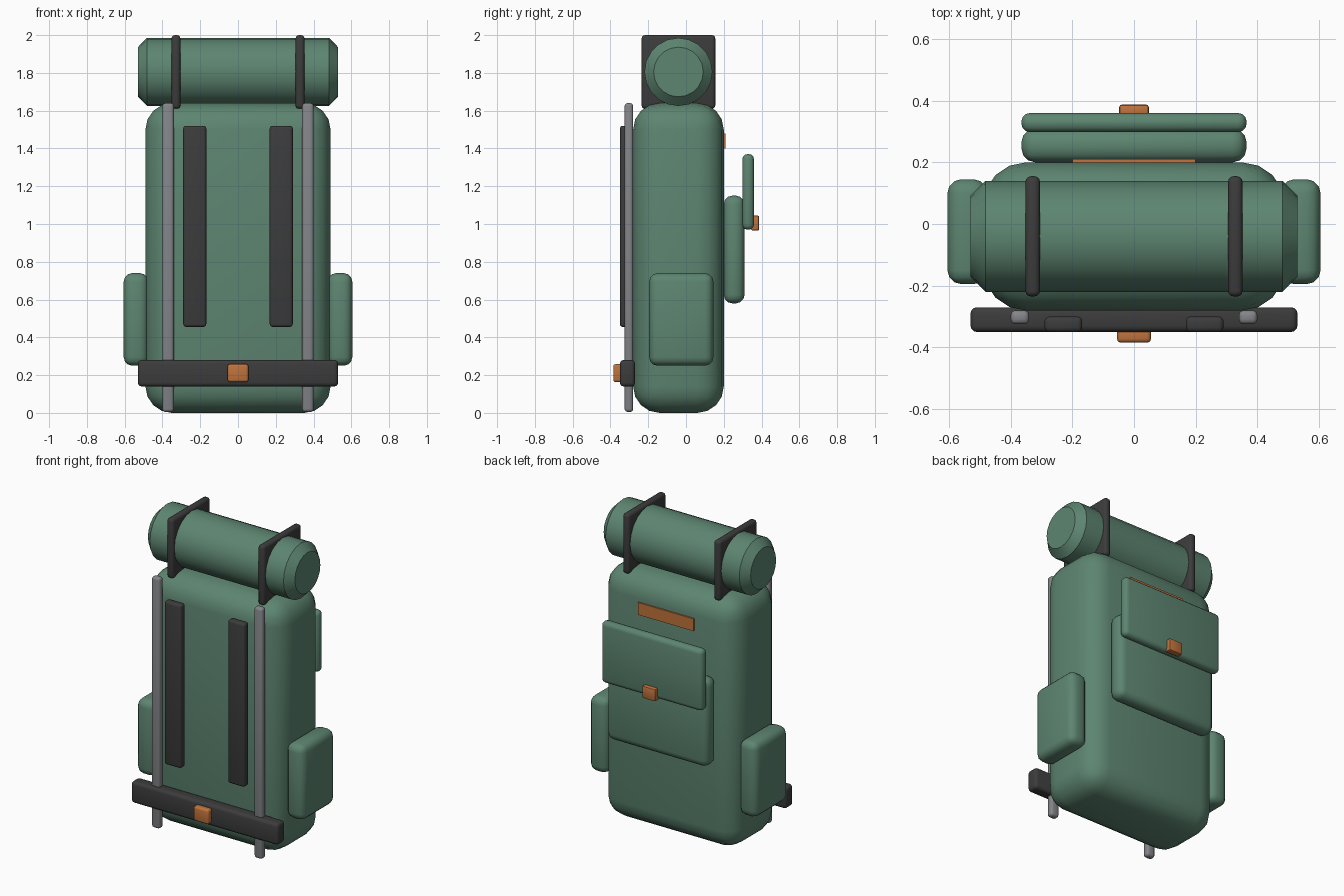
import bpy
import math

if "Cube" in bpy.data.objects:
    bpy.data.objects.remove(bpy.data.objects["Cube"], do_unlink=True)


def material(name, r, g, b):
    m = bpy.data.materials.new(name)
    m.use_nodes = True
    m.diffuse_color = (r, g, b, 1)
    bsdf = next(n for n in m.node_tree.nodes if n.type == "BSDF_PRINCIPLED")
    bsdf.inputs["Base Color"].default_value = (r, g, b, 1)
    bsdf.inputs["Roughness"].default_value = 0.8
    return m


GREEN = material("green canvas", 0.11, 0.235, 0.165)
DARK = material("dark webbing", 0.045, 0.045, 0.045)
GREY = material("grey metal", 0.23, 0.235, 0.25)
ORANGE = material("orange trim", 0.52, 0.17, 0.045)


def finish(obj, name, mat, bevel, segments):
    """Name, colour, round and smooth the active object."""
    obj.name = obj.data.name = name
    obj.data.materials.append(mat)
    bpy.ops.object.transform_apply(location=False, rotation=True, scale=True)
    if bevel:
        mod = obj.modifiers.new("rounding", "BEVEL")
        mod.width = bevel
        mod.segments = segments
        mod.limit_method = "ANGLE"
        mod.angle_limit = math.radians(40)
        bpy.ops.object.modifier_apply(modifier=mod.name)
    bpy.ops.object.shade_smooth_by_angle(angle=math.radians(35))
    return obj


def box(name, x, y, z, mat, bevel=0.0, segments=3):
    """Rounded box from its (min, max) extent on each axis."""
    spans = (x, y, z)
    bpy.ops.mesh.primitive_cube_add(size=1, location=[(a + b) / 2 for a, b in spans])
    obj = bpy.context.object
    obj.scale = [b - a for a, b in spans]
    return finish(obj, name, mat, bevel, segments)


def pair(name, x, y, z, mat, bevel, segments=3):
    """The same box on both sides of the pack."""
    box("left_" + name, x, y, z, mat, bevel, segments)
    box("right_" + name, (-x[1], -x[0]), y, z, mat, bevel, segments)


# Main bag
box("main_bag", (-0.49, 0.49), (-0.28, 0.20), (0, 1.64), GREEN, 0.14, 4)

# Bedroll with chamfered ends
bpy.ops.mesh.primitive_cylinder_add(vertices=20, radius=0.18, depth=1.06,
                                    location=(0, -0.04, 1.805),
                                    rotation=(0, math.pi / 2, 0))
finish(bpy.context.object, "bedroll", GREEN, 0.048, 1)
pair("bedroll_strap", (0.305, 0.352), (-0.235, 0.155), (1.61, 2.0), DARK, 0.018)

# Pockets
pair("side_pocket", (0.475, 0.605), (-0.195, 0.145), (0.25, 0.74), GREEN, 0.045)
box("back_pocket", (-0.365, 0.365), (0.20, 0.31), (0.58, 1.15), GREEN, 0.045)
box("pocket_flap", (-0.365, 0.365), (0.298, 0.36), (0.97, 1.37), GREEN, 0.027)
box("flap_clasp", (-0.048, 0.048), (0.345, 0.387), (0.965, 1.045), ORANGE, 0.008, 2)
box("back_label", (-0.2, 0.2), (0.195, 0.21), (1.4, 1.48), ORANGE)

# Frame and harness
pair("frame_pole", (0.34, 0.4), (-0.325, -0.28), (0.005, 1.64), GREY, 0.016)
pair("shoulder_strap", (0.168, 0.29), (-0.35, -0.3), (0.455, 1.52), DARK, 0.015)
box("hip_belt", (-0.53, 0.53), (-0.35, -0.27), (0.14, 0.28), DARK, 0.02)
box("belt_buckle", (-0.055, 0.055), (-0.385, -0.335), (0.163, 0.258), ORANGE, 0.013)
